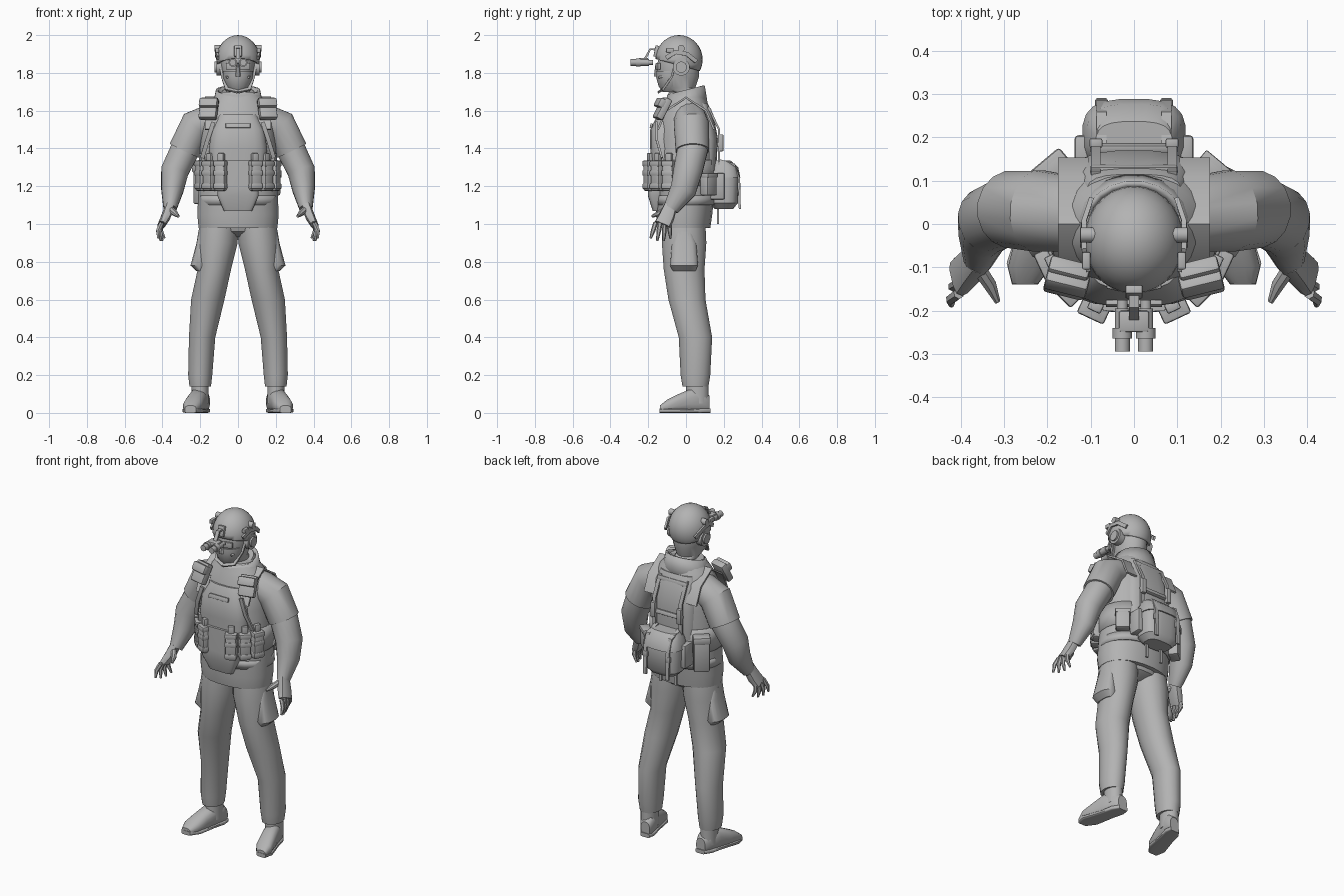
import bpy, bmesh
from math import sin, cos, pi, radians, copysign
from mathutils import Vector, Matrix, Euler

cube = bpy.data.objects.get("Cube")
if cube:
    bpy.data.objects.remove(cube)

# Directions and the main heights of the figure
X, Y, Z = Vector((1, 0, 0)), Vector((0, 1, 0)), Vector((0, 0, 1))
HEM, WAIST, CHEST, NECK, EYES = 1, 1.2, 1.5, 1.7, 1.85

grey = bpy.data.materials.new("plain grey")
grey.use_nodes = True
grey.diffuse_color = (.45, .45, .45, 1)
grey.node_tree.nodes["Principled BSDF"].inputs["Base Color"].default_value = grey.diffuse_color
parts = []


def finish(name, bm, mirror=False, thick=0):
    """Turn a bmesh into a named, coloured object with optional modifiers."""
    bmesh.ops.recalc_face_normals(bm, faces=bm.faces)
    mesh = bpy.data.meshes.new(name)
    bm.to_mesh(mesh)
    bm.free()
    mesh.materials.append(grey)
    part = bpy.data.objects.new(name, mesh)
    bpy.context.scene.collection.objects.link(part)
    if thick:
        part.modifiers.new("thickness", "SOLIDIFY").thickness = thick
    if mirror:
        part.modifiers.new("other side", "MIRROR")
    parts.append(part)


def loft(name, centres, widths, depths=None, up=Y, along=None, sides=16, power=2, tilt=0, mirror=False, thick=0):
    """Skin rounded rings set on a path; the rings face the path unless a direction is given."""
    bm = bmesh.new()
    loops = []
    centres = [Vector(centre) for centre in centres]
    last = len(centres) - 1
    for i, (centre, width, depth) in enumerate(zip(centres, widths, depths or widths)):
        facing = along or (centres[min(i + 1, last)] - centres[max(i - 1, 0)]).normalized()
        deep = (up - facing * up.dot(facing)).normalized()
        wide = facing.cross(deep)
        loop = []
        for k in range(sides):
            angle = 2 * pi * (k + .5) / sides
            c, s = (copysign(abs(f) ** (2 / power), f) for f in (cos(angle), sin(angle)))
            offset = wide * width * c + deep * depth * s
            loop.append(bm.verts.new(centre + offset + Z * tilt * offset.y))
        loops.append(loop)
    for low, high in zip(loops, loops[1:]):
        for k in range(sides):
            n = (k + 1) % sides
            bm.faces.new((low[k], low[n], high[n], high[k]))
    if not thick:
        bm.faces.new(loops[0])
        bm.faces.new(loops[-1])
    finish(name, bm, mirror, thick)


def stack(name, *rings, x=0, y=0, **options):
    """Level rings (height, half width, half depth, shift in y, shift in x) around an upright axis."""
    rings = [(*ring, 0, 0)[:5] for ring in rings]
    loft(name, [(x + r[4], y + r[3], r[0]) for r in rings], [r[1] for r in rings],
         [r[2] for r in rings], along=Z, **options)


def box(name, centre, size, turn=0, tip=0, mirror=False):
    """Bevelled block, tipped about x and turned about z."""
    bm = bmesh.new()
    bmesh.ops.create_cube(bm, size=1, matrix=Matrix.Diagonal((*size, 1)))
    bmesh.ops.bevel(bm, geom=bm.edges[:], offset=min(size) / 5, segments=2, profile=.5, affect="EDGES")
    spin = Euler((radians(tip), 0, radians(turn))).to_matrix().to_4x4()
    bm.transform(Matrix.Translation(centre) @ spin)
    finish(name, bm, mirror)


def tube(name, start, direction, length, radius, sides=12):
    """Mirrored round bar."""
    start = Vector(start)
    loft(name, [start, start + direction * length], [radius] * 2, up=Z, sides=sides, mirror=True)


def strap(name, points, width=.012, up=X):
    """Mirrored flat band through the points."""
    loft(name, points, [.006] * len(points), [width] * len(points), up=up, sides=4, power=9, mirror=True)


def vest(x, z, side=-1, lift=0):
    """Point on the vest surface; side is -1 for the front and 1 for the back."""
    depth = .175 - max(0, z - CHEST) / 2
    return Vector((x, side * (lift + depth * (1 - abs(x / .22) ** 2.4) ** .4), z))


# Jacket and trousers
stack("jacket", (HEM - .02, .21, .14, -.01), (HEM + .05, .217, .15, -.01), (WAIST, .21, .155),
      (CHEST - .05, .2, .165), (CHEST + .08, .185, .14), (CHEST + .15, .15, .11), (NECK, .1, .09),
      sides=24, power=2.2)
stack("trouser_seat", (HEM - .07, .04, .05), (HEM - .04, .16, .1), (HEM + .02, .2, .12))
stack("trouser_leg", (HEM, .105, .115), (HEM - .1, .11, .12, 0, .01), (.76, .09, .11, 0, .025),
      (.6, .09, .1, .015, .06), (.4, .071, .09, .06, .09), (.2, .065, .08, .06, .1), (.14, .058, .07, .06, .1),
      x=.1, y=-.01, mirror=True)
stack("cargo_pocket", (.96, .02, .04), (.9, .03, .065), (.78, .05, .075, 0, .012), (.75, .03, .06),
      x=.19, y=-.01, power=2.7, mirror=True)

# Arms run through shoulder, elbow and wrist
collarbone, shoulder = Vector((.11, .02, CHEST + .07)), Vector((.22, .03, CHEST + .02))
elbow, wrist = Vector((.335, .01, 1.28)), Vector((.36, -.08, 1.08))
cuff, forearm = shoulder.lerp(elbow, .55) + Y * .015, elbow.lerp(wrist, .5) + Y * .02
loft("sleeve", [collarbone, shoulder, cuff], [.08, .092, .088], [.085, .095, .09], mirror=True)
loft("arm", [shoulder, cuff, elbow, forearm, wrist], [.07, .078, .075, .06, .035],
     [.08, .082, .078, .07, .042], mirror=True)

# Hands
knuckles = wrist + Vector((.045, -.045, -.085))
loft("palm", [wrist + Z * .02, wrist.lerp(knuckles, .5), knuckles], [.025, .026, .02], [.035, .042, .045],
     sides=10, power=3, mirror=True)
for i, finger in enumerate(("index", "middle", "ring", "little")):
    spread = i - 1.5
    root = knuckles + Y * spread * .024 + Z * .01
    tip = root + Vector((-spread / 90, spread / 90 - .01, abs(spread) / 80 - .1))
    loft(finger + "_finger", [root, root.lerp(tip, .5) + X * .01, tip], [.013, .012, .006],
         sides=6, mirror=True)
thumb_tip = wrist + Vector((-.045, -.1, -.04))
loft("thumb", [wrist - Y * .02, wrist.lerp(thumb_tip, .6), thumb_tip], [.018, .016, .007],
     up=Z, sides=8, mirror=True)


def shoe(name, profile, power):
    """Foot shape along y from (y, half width, height) sections, toes turned out."""
    loft(name, [(.217 - y / 4, y, tall / 2) for y, wide, tall in profile], [wide for y, wide, tall in profile],
         [tall / 2 for y, wide, tall in profile], up=Z, along=-Y, power=power, mirror=True)


# Boots
stack("boot_ankle", (.05, .046, .06), (.18, .046, .06), x=.2, y=.06, mirror=True)
shoe("boot", [(.125, .03, .09), (.1, .044, .12), (.03, .048, .13), (-.04, .05, .1), (-.1, .05, .07),
              (-.138, .03, .04)], power=2.5)
shoe("boot_sole", [(.13, .03, .024), (.09, .047, .024), (.02, .046, .02), (-.09, .055, .024),
                   (-.14, .03, .024)], power=5)

# Head, mask and collar
stack("head", (NECK - .1, .066, .07, .05), (NECK, .062, .08, .04), (NECK + .02, .066, .09),
      (EYES - .07, .084, .11), (EYES, .092, .113), (EYES + .09, .075, .09), y=-.04, sides=20)
stack("face_mask", (NECK, .04, .045), (NECK + .03, .066, .066), (NECK + .08, .08, .08), (NECK + .11, .08, .08),
      y=-.08, sides=20)
stack("nose", (EYES - .07, .016, .02), (EYES, .008, .01), y=-.152, sides=8)
box("glasses_lens", (.036, -.148, EYES - .015), (.055, .014, .034), turn=14, mirror=True)
stack("collar", (CHEST + .08, .16, .12), (NECK - .05, .13, .11), (NECK + .01, .118, .1),
      sides=20, tilt=.25, thick=.015)
stack("scarf", (NECK - .1, .12, .11), (NECK - .03, .108, .105), (NECK, .085, .09), sides=20, tilt=.25)

# Helmet shell cut along a sloping rim
crown = Vector((0, -.037, EYES + .02))
shell = bmesh.new()
bmesh.ops.create_uvsphere(shell, u_segments=28, v_segments=16, radius=1)
shell.transform(Matrix.Translation(crown) @ Matrix.Diagonal((.115, .125, .13, 1)))
bmesh.ops.bisect_plane(shell, geom=shell.verts[:] + shell.edges[:] + shell.faces[:],
                       plane_co=crown - Z * .03, plane_no=(0, .27, 1), clear_inner=True)
finish("helmet", shell, thick=.012)

# Helmet fittings and headset
ear = Vector((.08, -.025, EYES - .02))
strap("helmet_rail", [ear + Vector(step) for step in ((.026, -.08, .05), (.036, -.03, .08), (.036, .03, .07),
                                                      (.02, .08, .03))], up=Z)
tube("rail_knob", ear + Z * .1, X, .044, radius=.018)
box("rail_lamp", ear + Vector((.03, -.06, .09)), (.02, .04, .024), mirror=True)
tube("ear_cup", ear, X, .035, radius=.045, sides=16)
tube("ear_cup_cap", ear, X, .045, radius=.03)
strap("chin_strap", [ear + Vector((.015, -.03, .03)), ear - Y * .05 - Z * .05, (.06, -.12, NECK + .015),
                     (0, -.142, NECK)], width=.01)
tube("microphone", ear - Z * .03, Vector((-.2, -1, -.2)), .12, radius=.006)

# Night vision device
bridge = Vector((0, -.225, EYES + .015))
box("mount_plate", bridge + Vector((0, .068, .05)), (.04, .02, .06), tip=-12)
strap("mount_arm", [bridge + Vector((0, y, z)) for y, z in ((.06, .06), (.035, .06), (.02, .03), (0, 0))])
box("goggle_bridge", bridge, (.07, .05, .03))
barrel = bridge + X * .027 - Z * .01
tube("goggle_tube", barrel - Y * .07, Y, .1, radius=.018)
tube("goggle_ring", barrel - Y * .04, Y, .025, radius=.023)
tube("goggle_eyepiece", barrel, Y, .05, radius=.013)

# Plate carrier
stack("front_plate", (WAIST, .14, .075), (CHEST - .1, .155, .08), (CHEST, .14, .08), (CHEST + .08, .1, .06, .02),
      y=-.11, sides=20, power=3)
box("chest_patch", (0, -.184, CHEST + .02), (.13, .012, .025), tip=-14)
stack("belly_flap", (WAIST + .14, .09, .04), (WAIST, .11, .041), (WAIST - .05, .11, .04),
      (WAIST - .13, .075, .03, .015), y=-.162, sides=20, power=5)
stack("back_plate", (WAIST + .08, .14, .07), (CHEST - .05, .145, .08), (CHEST + .08, .13, .065, -.01),
      (CHEST + .14, .11, .045, -.02), y=.09, sides=20, power=3)
for name, low, high in (("side_band", WAIST, WAIST + .14), ("belt", WAIST - .1, WAIST - .05)):
    stack(name, (low, .215, .16), (high, .212, .163), sides=24, power=2.2, thick=.01)

# Shoulder straps and their pouches
strap("shoulder_strap", [vest(.14, CHEST), vest(.14, CHEST + .1), (.14, 0, NECK - .03),
                         vest(.14, CHEST + .1, side=1), vest(.14, CHEST, side=1)], width=.038)
shoulder_pouch = Vector((.155, -.125, CHEST + .11))
box("shoulder_pouch", shoulder_pouch, (.095, .04, .12), turn=14, tip=-28, mirror=True)
box("shoulder_pouch_lid", shoulder_pouch + Vector((0, -.01, .03)), (.1, .04, .05), turn=14, tip=-28, mirror=True)
strap("slant_strap", [vest(.13, CHEST + .04, lift=.02), vest(.16, CHEST - .05, lift=.02),
                      vest(.19, WAIST + .15, lift=.02)])

# Magazine pouches wrapped around the waist
for place, turn in {"inner": 25, "middle": 45, "outer": 65}.items():
    outward = Vector((sin(radians(turn)), -cos(radians(turn)), 0)) * .21
    box(place + "_magazine_pouch", outward + Z * (WAIST + .055), (.064, .056, .16), turn, mirror=True)
    box(place + "_magazine", outward + Z * (WAIST + .145), (.034, .024, .06), turn, mirror=True)
    for rise in (0, .07, .12):
        box(place + "_pouch_band", outward + Z * (WAIST + rise), (.068, .062, .03), turn, mirror=True)


def side_pouch(name, x, size, turn):
    """Pouch at the back of the hip with a lid on top."""
    centre = Vector((x, .12, WAIST + .01))
    wide, deep, tall = size
    box(name, centre, size, turn)
    box(name + "_lid", centre + Z * tall * .4, (wide * 1.07, deep * 1.15, tall / 5), turn)


side_pouch("radio_pouch", -.188, (.09, .06, .21), turn=40)
side_pouch("utility_pouch", .18, (.08, .055, .12), turn=-40)

# Back panel webbing
for place, z in (("lower", CHEST - .08), ("upper", CHEST + .1)):
    box(place + "_back_webbing", vest(0, z, side=1), (.2, .02, .025), tip=15)
strap("back_strap", [vest(.088, z, side=1, lift=.008) for z in (CHEST + .12, CHEST, CHEST - .1, WAIST + .1)])
box("back_buckle", vest(.088, CHEST - .07, side=1, lift=.02), (.03, .022, .09), mirror=True)

# Waist pack
stack("waist_pack", (WAIST - .12, .08, .05), (WAIST - .09, .11, .075), (WAIST + .04, .115, .082),
      (WAIST + .1, .105, .07), y=.2, sides=20, power=3)
stack("pack_lid", (WAIST + .045, .12, .087), (WAIST + .1, .11, .075), (WAIST + .135, .088, .05, -.015),
      y=.202, sides=20, power=3)
box("pack_wing", (.115, .165, WAIST), (.045, .08, .14), mirror=True)
strap("pack_strap", [(.075, y, WAIST + rise) for y, rise in ((.17, .14), (.255, .115), (.28, .04), (.285, -.12))])
box("pack_buckle", (.075, .28, WAIST), (.03, .016, .035), mirror=True)
strap("hanging_strap", [(.05, .17, WAIST - .1), (.05, .17, HEM)], width=.009)

# Smooth shading with sharp creases kept
bpy.ops.object.select_all(action="DESELECT")
for part in parts:
    part.select_set(True)
bpy.context.view_layer.objects.active = parts[0]
bpy.ops.object.shade_smooth_by_angle(angle=radians(38))
